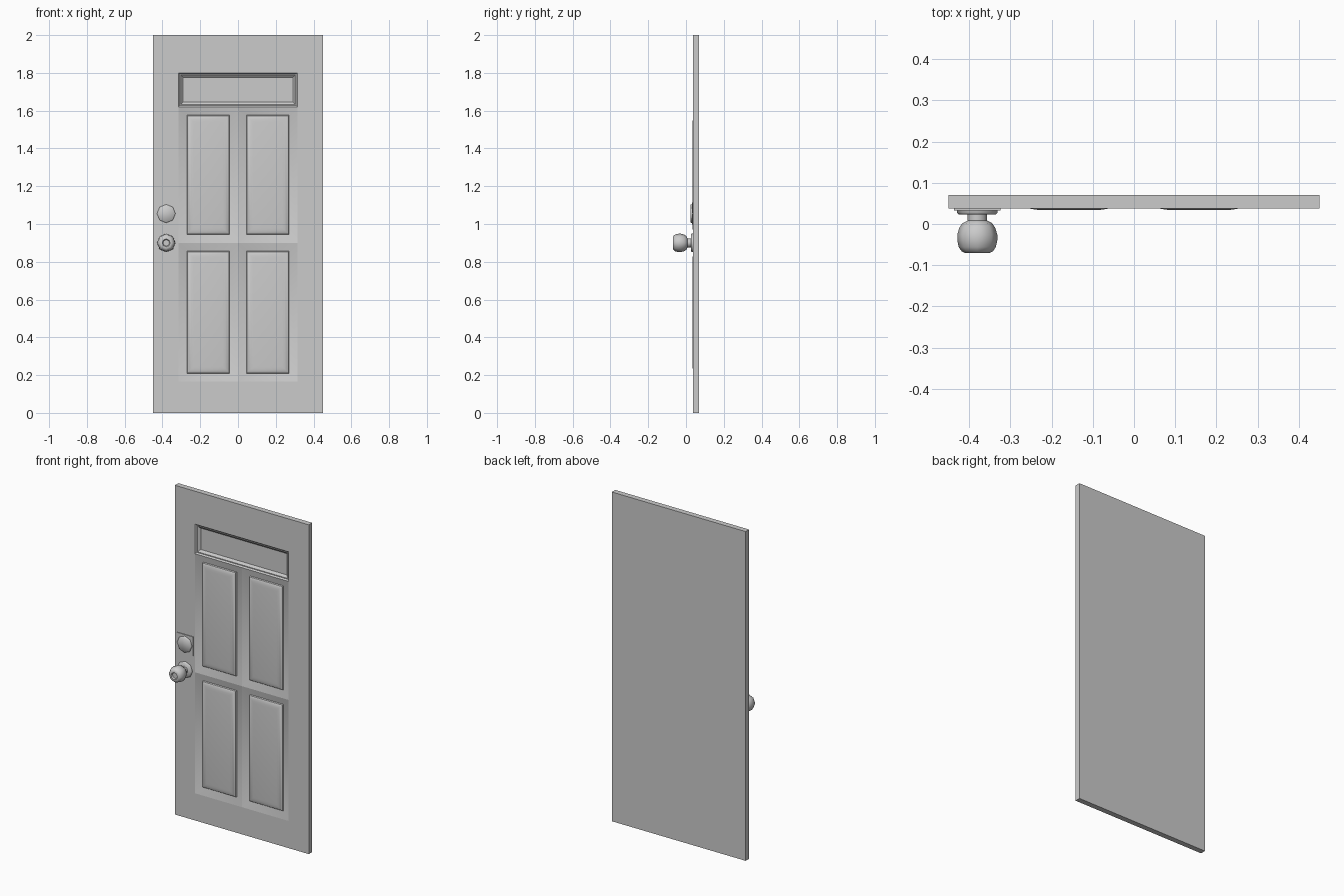
import bpy, bmesh, math

if "Cube" in bpy.data.objects:
    bpy.data.objects.remove(bpy.data.objects["Cube"])

FRONT, BACK = 0.037, 0.07
HX, HZ = -0.38, 0.90          # handle position


def finish(bm, name, angle=30):
    bmesh.ops.remove_doubles(bm, verts=bm.verts, dist=1e-5)
    bmesh.ops.recalc_face_normals(bm, faces=bm.faces)
    mesh = bpy.data.meshes.new(name)
    bm.to_mesh(mesh)
    bm.free()
    ob = bpy.data.objects.new(name, mesh)
    bpy.context.collection.objects.link(ob)
    bpy.ops.object.select_all(action='DESELECT')
    bpy.context.view_layer.objects.active = ob
    ob.select_set(True)
    bpy.ops.object.shade_smooth_by_angle(angle=math.radians(angle))
    return ob


def face(bm, pts):
    bm.faces.new([bm.verts.new(p) for p in pts])


def ring(x0, x1, z0, z1, inset, y):
    a, b, c, d = x0 + inset, x1 - inset, z0 + inset, z1 - inset
    return [(a, y, c), (b, y, c), (b, y, d), (a, y, d)]


def stepped_panel(bm, rect, profile):
    """Mitred rings following (inset, y), closed by a flat centre."""
    rings = [ring(*rect, i, y) for i, y in profile]
    for r, s in zip(rings, rings[1:]):
        for k in range(4):
            n = (k + 1) % 4
            face(bm, [r[k], r[n], s[n], s[k]])
    face(bm, rings[-1])


def lathe(name, x, z, profile, sides=8):
    """Turn (radius, y) around an axis pointing out of the door."""
    bm = bmesh.new()
    rings = []
    for r, y in profile:
        rings.append([bm.verts.new((x + r * math.cos(2 * math.pi * k / sides), y,
                                    z + r * math.sin(2 * math.pi * k / sides)))
                      for k in range(sides)])
    for a, b in zip(rings, rings[1:]):
        for k in range(sides):
            n = (k + 1) % sides
            bm.faces.new([a[k], a[n], b[n], b[k]])
    bm.faces.new(rings[0])
    bm.faces.new(rings[-1])
    return finish(bm, name, 50)


# Door slab: border faces, raised panels, window recess, sides and back
bm = bmesh.new()
W, P = 0.45, 0.315
for rect in ((-W, -P, 0, 2), (P, W, 0, 2), (-P, P, 0, 0.165), (-P, P, 1.80, 2)):
    face(bm, ring(*rect, 0, FRONT))
raised = [(0, FRONT), (0.044, 0.051), (0.047, 0.044), (0.056, 0.0388),
          (0.068, 0.0362), (0.080, 0.0345)]
for x0, x1 in ((-P, 0), (0, P)):
    for z0, z1 in ((0.165, 0.90), (0.90, 1.62)):
        stepped_panel(bm, (x0, x1, z0, z1), raised)
stepped_panel(bm, (-P, P, 1.62, 1.80),
              [(0, FRONT), (0.007, 0.045), (0.012, 0.045), (0.023, 0.053), (0.025, 0.057)])
outer_f, outer_b = ring(-W, W, 0, 2, 0, FRONT), ring(-W, W, 0, 2, 0, BACK)
for k in range(4):
    n = (k + 1) % 4
    face(bm, [outer_f[k], outer_f[n], outer_b[n], outer_b[k]])
face(bm, outer_b)
finish(bm, "door_slab")

# Thin square plate behind the deadbolt
bm = bmesh.new()
stepped_panel(bm, (HX - 0.056, HX + 0.056, 0.997, 1.113),
              [(0, FRONT + 0.002), (0, FRONT - 0.004)])
finish(bm, "deadbolt_plate")

# Deadbolt disc
lathe("deadbolt", HX, 1.055,
      [(0.049, FRONT + 0.002), (0.049, 0.027), (0.045, 0.023)])

# Knob rosette and knob with dished front
lathe("knob_rosette", HX, HZ,
      [(0.049, FRONT + 0.002), (0.049, 0.031), (0.044, 0.026)])
lathe("door_knob", HX, HZ,
      [(0.024, 0.030), (0.024, 0.008), (0.036, 0.002), (0.044, -0.010),
       (0.0485, -0.026), (0.0485, -0.040), (0.045, -0.056), (0.038, -0.066),
       (0.030, -0.070), (0.021, -0.070), (0.017, -0.062)])
